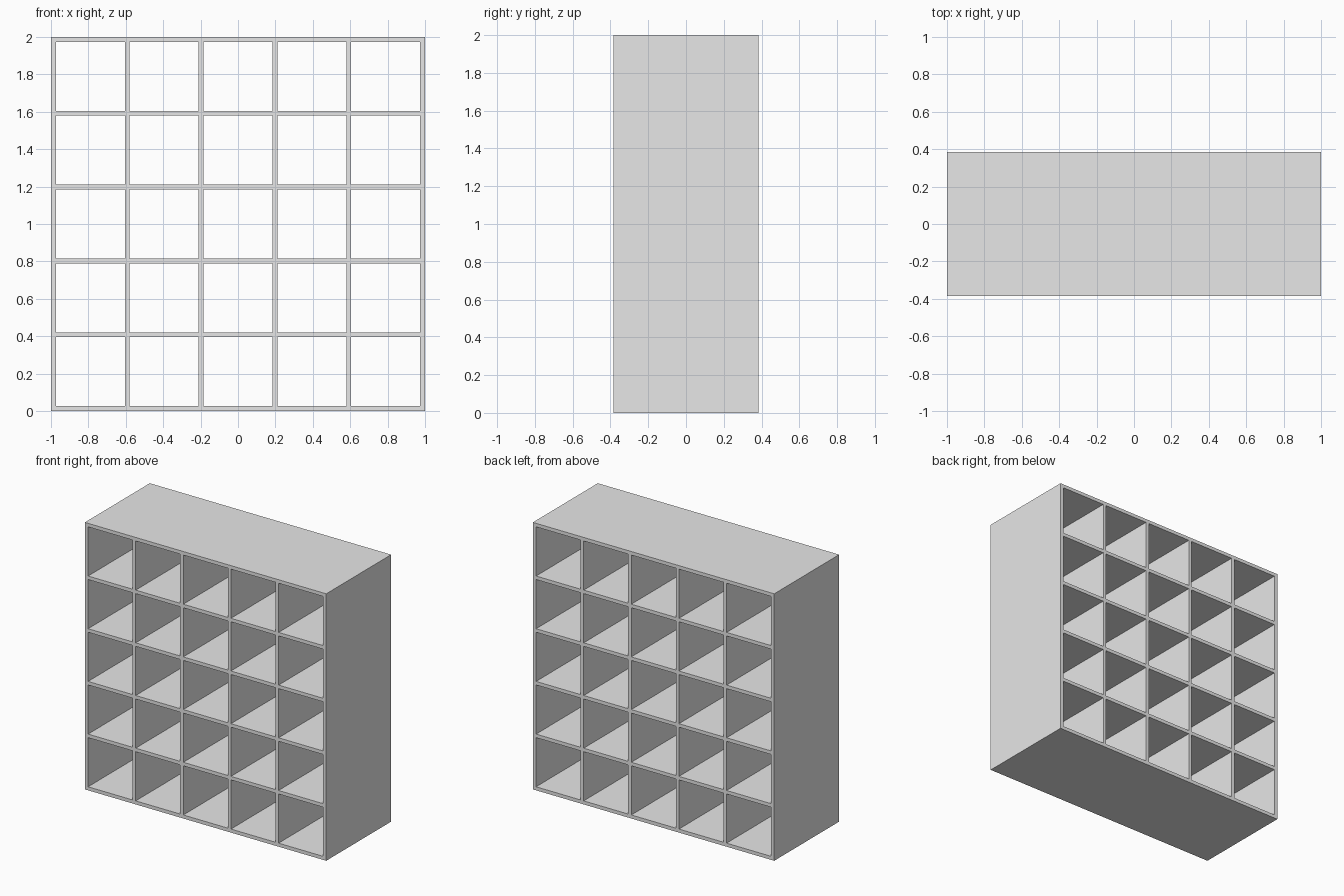
import bpy
import bmesh
from mathutils import Vector

cube = bpy.data.objects.get("Cube")
if cube:
    bpy.data.objects.remove(cube, do_unlink=True)

SIZE = 2.0        # width and height
DEPTH = 0.768
BOARD = 0.0265    # board thickness
CELLS = 5
PITCH = (SIZE - BOARD) / CELLS

grey = bpy.data.materials.new("light grey")
grey.use_nodes = True
colour = (0.8, 0.8, 0.8, 1.0)
grey.diffuse_color = colour
grey.node_tree.nodes["Principled BSDF"].inputs["Base Color"].default_value = colour


def board(name, x, z, width, height):
    """Full-depth flat board centred on (x, z)."""
    bm = bmesh.new()
    bmesh.ops.create_cube(bm, size=1)
    bmesh.ops.scale(bm, vec=Vector((width, DEPTH, height)), verts=bm.verts)
    mesh = bpy.data.meshes.new(name)
    bm.to_mesh(mesh)
    bm.free()
    mesh.materials.append(grey)
    obj = bpy.data.objects.new(name, mesh)
    obj.location = (x, 0, z)
    bpy.context.collection.objects.link(obj)


# Outer side panels
for name, side in (("left_panel", 1), ("right_panel", -1)):
    board(name, side * (SIZE - BOARD) / 2, SIZE / 2, BOARD, SIZE)

# Bottom, shelves and top fitted between the side panels
for row in range(CELLS + 1):
    name = {0: "bottom_panel", CELLS: "top_panel"}.get(row, f"shelf_{row}")
    board(name, 0, BOARD / 2 + row * PITCH, SIZE - 2 * BOARD, BOARD)

# Upright dividers fitted between the shelves
for row in range(CELLS):
    for col in range(1, CELLS):
        board(f"divider_{row + 1}_{col}",
              (col - CELLS / 2) * PITCH,
              BOARD / 2 + (row + 0.5) * PITCH,
              BOARD, PITCH - BOARD)
